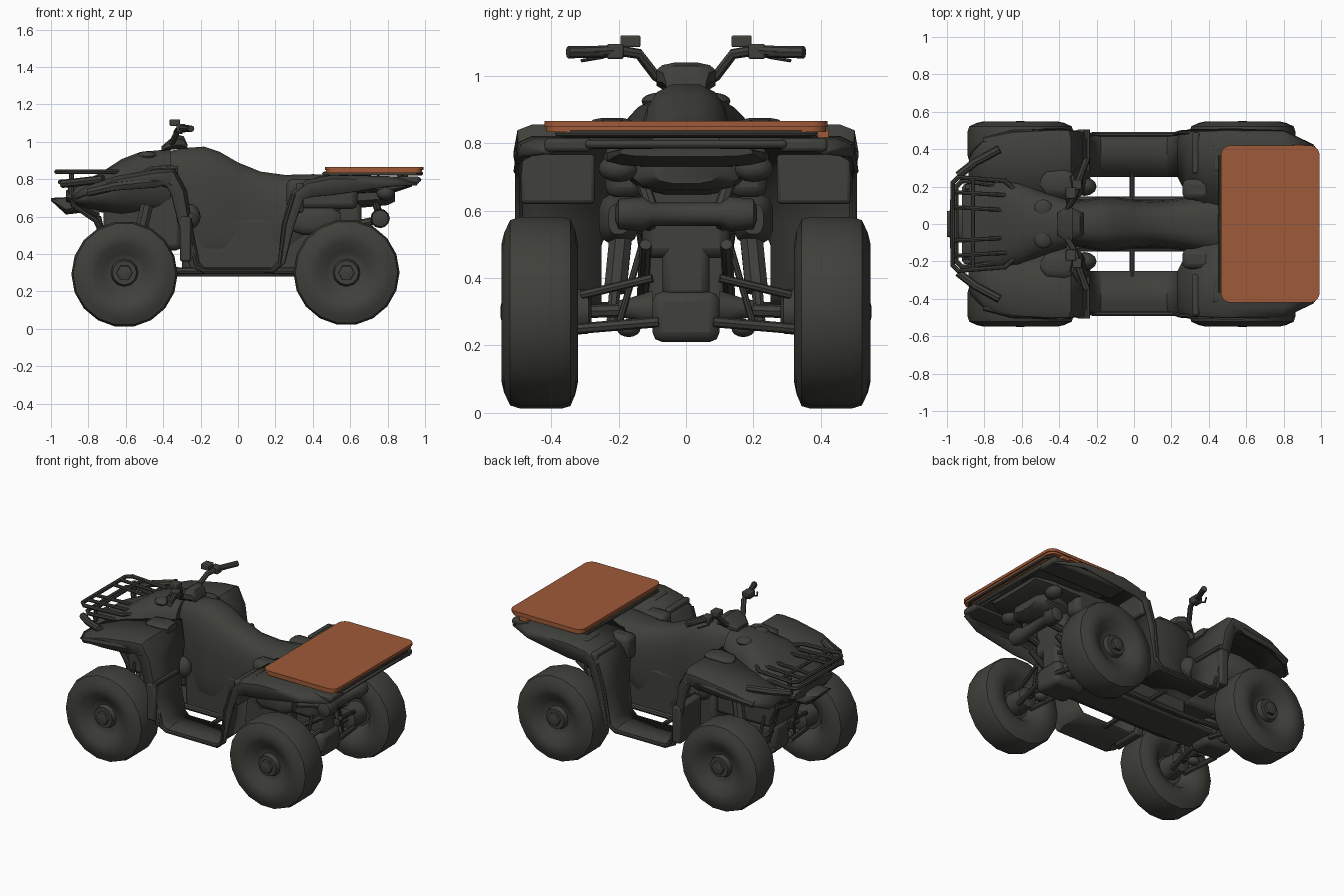
import bpy, bmesh, math
from mathutils import Vector

cube = bpy.data.objects.get("Cube")
if cube:
    bpy.data.objects.remove(cube, do_unlink=True)


def material(name, colour):
    mat = bpy.data.materials.new(name)
    mat.use_nodes = True
    mat.diffuse_color = (*colour, 1)
    node = next(n for n in mat.node_tree.nodes if n.type == 'BSDF_PRINCIPLED')
    node.inputs["Base Color"].default_value = (*colour, 1)
    return mat


DARK = material("charcoal", (0.05, 0.052, 0.043))
ORANGE = material("burnt orange", (0.345, 0.102, 0.039))
parts = []


def finish(name, bm, mat=DARK, mirror=False, thick=0, bevel=0):
    """Turn a bmesh into a named part, mirrored across the long axis if asked."""
    bmesh.ops.recalc_face_normals(bm, faces=bm.faces)
    me = bpy.data.meshes.new(name)
    bm.to_mesh(me)
    bm.free()
    me.materials.append(mat)
    ob = bpy.data.objects.new(name, me)
    bpy.context.collection.objects.link(ob)
    if bevel:
        mod = ob.modifiers.new("bevel", 'BEVEL')
        mod.width, mod.segments = bevel, 2
    if thick:
        mod = ob.modifiers.new("thickness", 'SOLIDIFY')
        mod.thickness, mod.offset = thick, 0
    if mirror:
        mod = ob.modifiers.new("mirror", 'MIRROR')
        mod.use_axis = (False, True, False)
    parts.append(ob)
    return ob


def skin(name, rings, closed=True, caps=True, **kw):
    """Bridge successive rings of points into a surface."""
    bm = bmesh.new()
    loops = [[bm.verts.new(p) for p in ring] for ring in rings]
    for a, b in zip(loops, loops[1:]):
        n = len(a)
        for i in range(n if closed else n - 1):
            j = (i + 1) % n
            bm.faces.new((a[i], a[j], b[j], b[i]))
    if caps and closed:
        bm.faces.new(loops[0])
        bm.faces.new(loops[-1])
    return finish(name, bm, **kw)


def box(name, x, y, z, bevel=0.012, **kw):
    rings = [[(x[0], y[0], h), (x[1], y[0], h), (x[1], y[1], h), (x[0], y[1], h)] for h in z]
    return skin(name, rings, bevel=bevel, **kw)


def loft(name, sections, power=3, yc=0, n=20, **kw):
    """Sections along x: (x, half width, bottom, top), superellipse outline."""
    def bulge(v):
        return math.copysign(abs(v) ** (2 / power), v)
    angles = [math.tau * (i + 0.5) / n for i in range(n)]
    return skin(name, [[(x, yc + w * bulge(math.cos(a)), (lo + hi) / 2 + (hi - lo) / 2 * bulge(math.sin(a)))
                        for a in angles] for x, w, lo, hi in sections], **kw)


def lathe(name, profile, x, z, n=18, **kw):
    """Revolve (y, radius) pairs about a cross axis."""
    return skin(name, [[(x + r * math.cos(math.tau * i / n), y, z + r * math.sin(math.tau * i / n))
                        for i in range(n)] for y, r in profile], **kw)


def rounded_plate(name, x, half, z, r, **kw):
    outline = []
    for k, (cx, cy) in enumerate(((x[1] - r, half - r), (x[0] + r, half - r),
                                  (x[0] + r, r - half), (x[1] - r, r - half))):
        for s in range(6):
            a = math.pi / 2 * (k + s / 5)
            outline.append((cx + r * math.cos(a), cy + r * math.sin(a)))
    return skin(name, [[(px, py, h) for px, py in outline] for h in z], **kw)


def tube(name, points, r=0.012, mirror=True, sides=2):
    cu = bpy.data.curves.new(name, 'CURVE')
    cu.dimensions = '3D'
    cu.bevel_depth, cu.bevel_resolution, cu.use_fill_caps = r, sides, True
    spline = cu.splines.new('POLY')
    spline.points.add(len(points) - 1)
    for p, co in zip(spline.points, points):
        p.co = (*co, 1)
    ob = bpy.data.objects.new(name, cu)
    bpy.context.collection.objects.link(ob)
    me = bpy.data.meshes.new_from_object(ob.evaluated_get(bpy.context.evaluated_depsgraph_get()))
    bpy.data.objects.remove(ob, do_unlink=True)
    bm = bmesh.new()
    bm.from_mesh(me)
    bpy.data.meshes.remove(me)
    return finish(name, bm, mirror=mirror)


def blob(name, centre, size):
    bm = bmesh.new()
    bmesh.ops.create_uvsphere(bm, u_segments=12, v_segments=8, radius=1)
    for v in bm.verts:
        v.co = Vector(centre) + Vector(a * b for a, b in zip(v.co, size))
    return finish(name, bm, mirror=True)


# Wheels, axles and suspension
TYRE = [(.4, .09), (.335, .14), (.32, .2), (.328, .24), (.343, .276), (.37, .284), (.49, .284),
        (.522, .274), (.54, .235), (.548, .2), (.54, .16), (.505, .11), (.495, .085), (.495, .02)]
for end, x, z, inward in (("front", -.607, .292, 1), ("rear", .58, .302, -1)):
    lathe(end + "_tyre", TYRE, x, z, mirror=True)
    lathe(end + "_hub", [(.49, .075), (.525, .065), (.525, .05)], x, .3, n=12, mirror=True)
    lathe(end + "_hub_nut", [(.5, .045), (.545, .042), (.55, .02)], x, .3, n=6, mirror=True)
    lathe(end + "_brake_drum", [(.28, .04), (.29, .065), (.41, .075)], x, .3, n=12, mirror=True)
    tube(end + "_drive_shaft", [(x, 0, .31), (x, .34, .3)], .02)
    for offset in (-.09, .09):
        tube(end + "_lower_arm", [(x + offset, .08, .27), (x + offset / 2, .32, .25)], .016)
        tube(end + "_upper_arm", [(x + offset, .1, .4), (x + offset / 2, .31, .35)], .013)
    tube(end + "_shock", [(x + .03 * inward, .22, .26), (x + .08 * inward, .2, .5)], .018)
    tube(end + "_shock_spring", [(x + .05 * inward, .21, .36), (x + .12 * inward, .18, .66)], .036)
    tube(end + "_sway_link", [(x - .05 * inward, .13, .5), (x - .04 * inward, .2, .26)], .01)
    blob(end + "_arm_joint", (x, .17, .25), (.04, .035, .025))
    lathe(end + "_shaft_boot", [(.1, .055), (.16, .035), (.2, .025)], x, .31, n=10, mirror=True)

# Frame, engine and gear housings
box("front_gear_housing", (-.7, -.5), (-.08, .08), (.24, .42), .03)
box("rear_gear_housing", (.46, .68), (-.1, .1), (.21, .36), .03)
box("rear_gear_neck", (.46, .66), (-.07, .07), (.34, .53), .025)
box("engine_block", (-.3, .42), (-.13, .13), (.29, .6), .03)
box("skid_plate", (-.52, .47), (-.11, .11), (.28, .31))
box("rear_frame", (.38, .66), (-.13, .13), (.46, .72), .03)
box("front_frame", (-.72, -.3), (-.13, .13), (.42, .72), .03)
tube("lower_frame_rail", [(-.75, .11, .6), (-.68, .12, .34), (-.3, .13, .31), (.4, .13, .31), (.7, .12, .5)], .018)
tube("footboard_brace", [(-.01, .1, .315), (-.01, .28, .315)], .014)
blob("air_duct", (-.265, .2, .6), (.065, .05, .07))

# Saddle and tank, cowl
loft("tank_and_saddle", [(-.37, .09, .6, .95), (-.3, .125, .42, .968), (-.18, .145, .31, .977),
                         (-.1, .145, .31, .95), (0, .13, .31, .892), (.12, .125, .31, .843),
                         (.25, .14, .32, .825), (.4, .16, .5, .828), (.56, .16, .62, .825)])
loft("front_cowl", [(-.92, .2, .68, .74), (-.82, .25, .64, .79), (-.72, .25, .62, .845),
                    (-.62, .23, .6, .91), (-.52, .19, .6, .948), (-.36, .135, .6, .962)], power=2.5)
blob("cowl_dome", (-.485, .08, .925), (.052, .052, .025))
loft("fender_pod", [(-.5, .02, .82, .85), (-.47, .06, .82, .868), (-.37, .07, .82, .876), (-.32, .05, .82, .87)],
     yc=.22, n=12, mirror=True)

# One continuous sheet: front fender, footwell, rear fender (x, z, inner y, outer y, lip)
PATH = [(-.88, .71, .1, .38, .02), (-.8, .76, .1, .46, .04), (-.65, .81, .1, .495, .07),
        (-.45, .845, .1, .505, .09), (-.34, .85, .1, .505, .09), (-.28, .74, .16, .5, .08),
        (-.24, .5, .25, .49, .06), (-.21, .35, .25, .48, .05), (-.18, .32, .25, .48, .02),
        (.18, .32, .25, .48, .02), (.22, .36, .25, .49, .03), (.24, .56, .25, .5, .06),
        (.29, .73, .15, .5, .07), (.37, .79, .1, .5, .09), (.5, .815, .1, .505, .1),
        (.8, .81, .1, .495, .05), (.96, .79, .1, .42, .02)]
strips = []
for i, (x, z, inner, outer, lip) in enumerate(PATH):
    a, b = PATH[max(i - 1, 0)], PATH[min(i + 1, len(PATH) - 1)]
    run = Vector((b[0] - a[0], b[1] - a[1])).normalized()
    down = Vector((run.y, -run.x))
    strips.append([(x + down.x * d, y, z + down.y * d) for y, d in
                   ((inner, 0), (outer - .05, 0), (outer - .01, .018), (outer, lip))])
skin("fender_and_footwell", strips, closed=False, mirror=True, thick=.014)
tube("footwell_edge", [(-.27, .46, .5), (-.22, .48, .33), (-.18, .48, .31), (.18, .48, .31),
                       (.22, .48, .34), (.25, .49, .56), (.3, .49, .72)], .012)
tube("front_fender_flare", [(-.8, .44, .73), (-.65, .48, .765), (-.42, .485, .79), (-.35, .485, .77)], .024)
tube("front_guard_bar", [(-.94, .26, .775), (-.85, .33, .785), (-.72, .4, .8)], .022)
box("front_mud_guard", (-.31, -.25), (.28, .505), (.36, .6), mirror=True)
tube("mud_guard_rim", [(-.25, .28, .605), (-.25, .505, .605)], .016)
box("wheel_arch_liner", (.31, .35), (.27, .49), (.62, .78), mirror=True)
box("rear_fender_panel", (.42, .97), (.28, .42), (.775, .815), mirror=True)
box("saddle_side_panel", (.26, .64), (.13, .24), (.64, .8), .03, mirror=True)
loft("side_reservoir", [(.29, .03, .52, .62), (.35, .06, .5, .65), (.5, .06, .5, .65), (.55, .03, .53, .62)],
     yc=.2, n=12, mirror=True)

# Front racks and bumper
for level, nose, tail, half in ((.84, -.97, -.6, .25), (.785, -.95, -.66, .23)):
    tube("front_rack_frame", [(tail, 0, level), (tail, half - .1, level), (tail - .09, half - .02, level),
                              (nose + .03, half, level), (nose, half - .03, level), (nose, 0, level)], .013)
for y in (.07, .15):
    tube("front_rack_slat", [(-.96, y + .02, .84), (-.62, y, .84)], .011)
tube("front_rack_crossbar", [(-.86, 0, .84), (-.86, .24, .84)], .011)
tube("front_rack_post", [(-.89, .2, .84), (-.89, .2, .7)], .014)
tube("bumper_bar", [(-.9, .2, .78), (-.88, .18, .66), (-.76, .14, .58), (-.7, .12, .45)], .015)
loft("bumper_nose", [(-1, .07, .685, .7), (-.92, .09, .61, .705), (-.83, .13, .62, .74), (-.74, .14, .56, .74)], n=12)
blob("headlamp", (-.82, .19, .7), (.07, .06, .04))

# Rear rack, cargo board, tail
box("rear_rack_deck", (.46, .98), (-.3, .3), (.785, .81))
tube("rear_rack_frame", [(.46, 0, .83), (.46, .36, .83), (.95, .38, .83), (.98, .34, .83), (.98, 0, .83)], .01)
for x in (.6, .75, .88):
    tube("rear_rack_slat", [(x, 0, .825), (x, .37, .825)], .01)
rounded_plate("cargo_board", (.465, .992), .42, (.848, .866), .05, mat=ORANGE)
rounded_plate("cargo_board_underside", (.47, .985), .415, (.834, .85), .048, mat=ORANGE)
box("cargo_board_latch", (.85, .91), (.39, .425), (.815, .84), .004, mat=ORANGE)
loft("tail_box", [(.6, .13, .64, .78), (.7, .17, .65, .78), (.8, .16, .66, .78), (.84, .1, .68, .77)], n=12)
loft("tail_shelf", [(.62, .25, .72, .79), (.84, .24, .73, .79), (.93, .2, .76, .79)], n=12)
blob("tail_lamp", (.79, .2, .725), (.05, .06, .04))
lathe("muffler", [(-.21, .02), (-.2, .045), (-.13, .052), (-.1, .035), (.1, .035), (.13, .052), (.2, .045),
                  (.21, .02)], .76, .59, n=12)
tube("muffler_bracket", [(.76, .1, .6), (.72, .14, .72)], .02)
tube("exhaust_pipe", [(.74, .1, .58), (.55, .12, .54), (.35, .1, .5)], .022)

# Steering
loft("instrument_pod", [(-.41, .06, .95, .975), (-.37, .09, .955, 1.01), (-.33, .09, .96, 1.04), (-.29, .07, .96, 1.03),
                        (-.27, .06, .96, .985)], n=12)
tube("handlebar", [(-.36, .07, .99), (-.35, .09, 1.0), (-.32, .14, 1.065), (-.3, .2, 1.075), (-.26, .34, 1.07)], .016)
tube("hand_grip", [(-.3, .225, 1.072), (-.25, .35, 1.07)], .018)
tube("brake_lever", [(-.33, .2, 1.07), (-.34, .25, 1.055), (-.3, .31, 1.045)], .005)
box("brake_reservoir", (-.365, -.31), (.135, .195), (1.085, 1.12), .005, mirror=True)
box("switch_block", (-.33, -.28), (.185, .235), (1.05, 1.095), .006, mirror=True)

# Shade softly, keeping hard creases
bpy.ops.object.select_all(action='DESELECT')
for ob in parts:
    ob.select_set(True)
bpy.context.view_layer.objects.active = parts[0]
bpy.ops.object.shade_smooth_by_angle(angle=math.radians(40))
